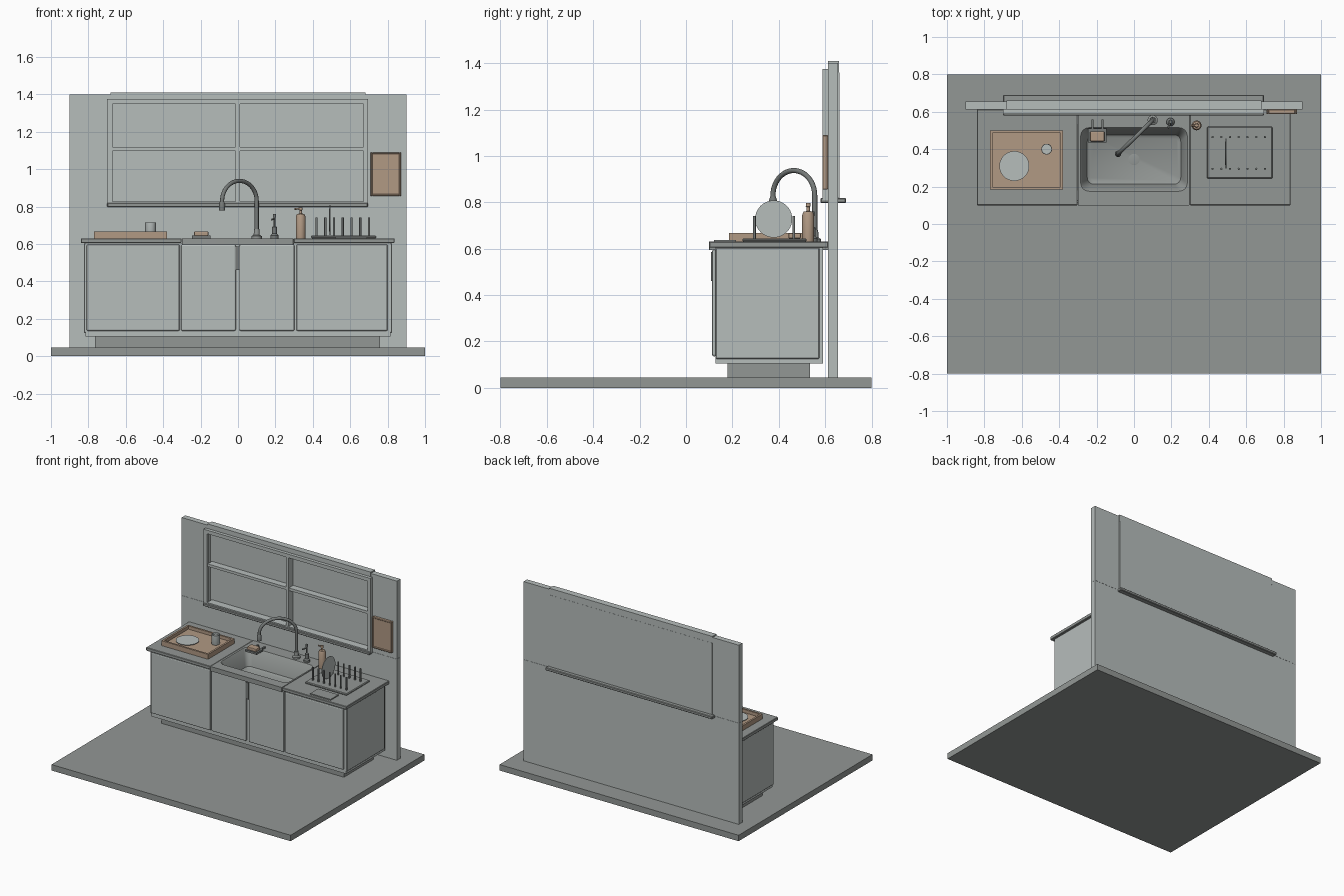
import bpy, bmesh, math
from mathutils import Vector

if "Cube" in bpy.data.objects:
    bpy.data.objects.remove(bpy.data.objects["Cube"])


def mat(name, rgb):
    m = bpy.data.materials.new(name)
    m.diffuse_color = (*rgb, 1)
    m.use_nodes = True
    m.node_tree.nodes["Principled BSDF"].inputs["Base Color"].default_value = m.diffuse_color
    return m


LIGHT = mat("pale_grey", (0.47, 0.51, 0.50))
GREY = mat("stone_grey", (0.29, 0.31, 0.30))
METAL = mat("dark_metal", (0.18, 0.195, 0.19))
WOOD = mat("tan_wood", (0.44, 0.32, 0.23))


def finish(name, bm, material, smooth=False):
    bmesh.ops.recalc_face_normals(bm, faces=bm.faces)
    me = bpy.data.meshes.new(name)
    bm.to_mesh(me)
    bm.free()
    me.materials.append(material)
    ob = bpy.data.objects.new(name, me)
    bpy.context.collection.objects.link(ob)
    if smooth:
        bpy.ops.object.select_all(action='DESELECT')
        ob.select_set(True)
        bpy.context.view_layer.objects.active = ob
        bpy.ops.object.shade_smooth_by_angle(angle=math.radians(35))
    return ob


def box(name, x, y, z, material, bevel=0, segments=1, open_top=False):
    """Box from (min, max) pairs."""
    bm = bmesh.new()
    bmesh.ops.create_cube(bm, size=1)
    for v in bm.verts:
        v.co = [a + (b - a) * (c + 0.5) for (a, b), c in zip((x, y, z), v.co)]
    if bevel:
        bmesh.ops.bevel(bm, geom=bm.edges[:], offset=bevel, segments=segments,
                        profile=0.5, affect='EDGES')
    if open_top:
        top = [f for f in bm.faces if f.calc_center_median().z > z[1] - 1e-4]
        bmesh.ops.delete(bm, geom=top, context='FACES')
    return finish(name, bm, material)


def lathe(name, center, profile, material, axis='Z', sides=32):
    """Closed solid of revolution from (radius, height) points."""
    bm = bmesh.new()
    rings = []
    for r, h in profile:
        ring = []
        for i in range(sides):
            a = 2 * math.pi * i / sides
            p = Vector((r * math.cos(a), r * math.sin(a), h))
            if axis == 'X':
                p = Vector((p.z, p.x, p.y))
            ring.append(bm.verts.new(p + Vector(center)))
        rings.append(ring)
    skin(bm, rings)
    bm.faces.new(rings[0])
    bm.faces.new(rings[-1])
    return finish(name, bm, material, True)


def skin(bm, rings):
    for a, b in zip(rings, rings[1:]):
        n = len(a)
        for i in range(n):
            bm.faces.new((a[i], a[(i + 1) % n], b[(i + 1) % n], b[i]))


def rounded_rect(bm, x, y, z, r, n=6):
    ring = []
    corners = [(x[1] - r, y[1] - r), (x[0] + r, y[1] - r),
               (x[0] + r, y[0] + r), (x[1] - r, y[0] + r)]
    for k, (cx, cy) in enumerate(corners):
        for i in range(n + 1):
            a = math.pi / 2 * (k + i / n)
            ring.append(bm.verts.new((cx + r * math.cos(a), cy + r * math.sin(a), z)))
    return ring


def tube(name, points, radius, material):
    cu = bpy.data.curves.new(name, 'CURVE')
    cu.dimensions = '3D'
    cu.bevel_depth = radius
    cu.bevel_resolution = 4
    cu.use_fill_caps = True
    sp = cu.splines.new('POLY')
    sp.points.add(len(points) - 1)
    for p, co in zip(sp.points, points):
        p.co = (*co, 1)
    cu.materials.append(material)
    ob = bpy.data.objects.new(name, cu)
    bpy.context.collection.objects.link(ob)
    return ob


# Floor and wall around the window opening
box("floor", (-1, 1), (-0.8, 0.8), (0, 0.045), GREY)
box("lower_wall", (-0.9, 0.9), (0.613, 0.655), (0.045, 0.81), LIGHT)
for side, x in (("left", (-0.9, -0.682)), ("right", (0.682, 0.9))):
    box(side + "_upper_wall", x, (0.613, 0.655), (0.811, 1.40), LIGHT)
box("window_header", (-0.682, 0.682), (0.612, 0.66), (1.36, 1.41), LIGHT)
box("window_pane", (-0.68, 0.68), (0.645, 0.661), (0.812, 1.36), LIGHT)

# Window frame with one mullion and one crossbar
FY = (0.588, 0.646)
for side, x in (("left", (-0.70, -0.67)), ("right", (0.67, 0.695))):
    box(side + "_window_stile", x, (0.588, 0.612), (0.81, 1.375), LIGHT)
box("window_top_rail", (-0.67, 0.67), FY, (1.348, 1.375), LIGHT)
box("window_bottom_rail", (-0.67, 0.67), FY, (0.81, 0.828), LIGHT)
box("window_crossbar", (-0.67, 0.67), (0.594, 0.646), (1.098, 1.118), LIGHT)
box("window_mullion", (-0.013, 0.01), (0.59, 0.646), (0.828, 1.348), LIGHT)
box("window_sill", (-0.70, 0.695), (0.58, 0.69), (0.797, 0.819), GREY, 0.004)

# Cabinet, plinth and side panels
box("plinth", (-0.765, 0.76), (0.18, 0.535), (0.045, 0.11), GREY)
box("cabinet_body", (-0.815, 0.815), (0.128, 0.59), (0.105, 0.605), LIGHT, open_top=True)
for s in (-1, 1):
    box("cabinet_side_panel", tuple(sorted((s * 0.81, s * 0.824))), (0.128, 0.575),
        (0.125, 0.604), LIGHT, 0.004)

# Doors
for x in ((-0.81, -0.312), (-0.305, -0.012), (0.007, 0.302), (0.312, 0.80)):
    box("cabinet_door", x, (0.113, 0.13), (0.135, 0.597), LIGHT, 0.008, 2)
box("center_pull", (-0.013, 0.011), (0.108, 0.13), (0.46, 0.585), METAL)

# Countertop wings
CY = (0.10, 0.613)
box("left_countertop", (-0.84, -0.302), CY, (0.605, 0.63), GREY, 0.003)
box("right_countertop", (0.298, 0.837), CY, (0.605, 0.63), GREY, 0.003)

# Centre countertop lofted down into the basin
bm = bmesh.new()
rings = [rounded_rect(bm, *a) for a in (
    ((-0.30, 0.296), CY, 0.595, 0.002),
    ((-0.30, 0.296), CY, 0.63, 0.002),
    ((-0.285, 0.285), (0.175, 0.515), 0.63, 0.045),
    ((-0.28, 0.28), (0.18, 0.51), 0.625, 0.042),
    ((-0.25, 0.25), (0.213, 0.477), 0.505, 0.035),
    ((-0.235, 0.235), (0.228, 0.462), 0.495, 0.025))]
skin(bm, rings)
bm.faces.new(rings[-1])
finish("sink_basin", bm, GREY, True)
lathe("drain", (0, 0.345, 0.495), [(0.03, 0), (0.03, 0.003), (0.024, 0.004)], GREY)

# Faucet: riser, arch and spray head
A, B = Vector((0.10, 0.555, 0.83)), Vector((-0.085, 0.375, 0.83))
arch = [(0.10, 0.555, 0.63)]
for i in range(25):
    t = math.pi * i / 24
    p = A.lerp(B, (1 - math.cos(t)) / 2)
    arch.append((p.x, p.y, p.z + 0.107 * math.sin(t)))
arch.append((B.x, B.y, 0.79))
tube("faucet_neck", arch, 0.011, METAL)
lathe("faucet_base", (0.10, 0.555, 0.63), [(0.027, 0), (0.027, 0.012), (0.016, 0.018),
                                           (0.015, 0.05)], GREY)
lathe("faucet_head", (B.x, B.y, 0.78), [(0.016, 0), (0.017, 0.03), (0.012, 0.045)], METAL)

# Small soap pump
lathe("soap_pump", (0.195, 0.545, 0.63),
      [(0.022, 0), (0.022, 0.015), (0.013, 0.025), (0.013, 0.06), (0.005, 0.065),
       (0.005, 0.11), (0.009, 0.112), (0.009, 0.13)], METAL)
tube("soap_pump_spout", [(0.195, 0.545, 0.735), (0.18, 0.51, 0.73)], 0.005, METAL)

# Soap bottle
lathe("soap_bottle", (0.335, 0.527, 0.63),
      [(0.025, 0), (0.026, 0.01), (0.026, 0.115), (0.02, 0.13), (0.007, 0.132),
       (0.007, 0.15), (0.011, 0.152), (0.009, 0.166)], WOOD)
tube("soap_bottle_spout", [(0.335, 0.527, 0.789), (0.302, 0.527, 0.787)], 0.005, WOOD)

# Sponge in its hooked holder
box("sponge_holder", (-0.245, -0.148), (0.435, 0.51), (0.63, 0.644), METAL)
box("sponge", (-0.235, -0.158), (0.442, 0.495), (0.644, 0.667), WOOD, 0.005, 2)
for x in (-0.222, -0.168):
    box("holder_hook", (x - 0.006, x + 0.006), (0.50, 0.56), (0.63, 0.642), METAL)

# Serving tray with raised rim, plate and cup
TX, TY = (-0.77, -0.38), (0.185, 0.50)
box("tray_base", TX, TY, (0.63, 0.643), WOOD)
for x in ((-0.77, -0.756), (-0.394, -0.38)):
    box("tray_side_rim", x, TY, (0.643, 0.667), WOOD)
for y in ((0.185, 0.199), (0.486, 0.50)):
    box("tray_long_rim", (-0.756, -0.394), y, (0.643, 0.667), WOOD)
lathe("plate", (-0.64, 0.31, 0.643), [(0.055, 0), (0.08, 0.012), (0.08, 0.016)], LIGHT)
lathe("cup", (-0.467, 0.40, 0.643), [(0.027, 0), (0.029, 0.005), (0.029, 0.072),
                                     (0.025, 0.072), (0.025, 0.06)], LIGHT)

# Drying rack with two rows of pegs and a standing plate
box("drying_rack", (0.39, 0.74), (0.243, 0.52), (0.63, 0.645), GREY, 0.005)
for i in range(7):
    for y in (0.295, 0.465):
        lathe("rack_peg", (0.42 + 0.0467 * i, y, 0.64), [(0.006, 0), (0.006, 0.102)],
              METAL, sides=12)
lathe("standing_plate", (0.487, 0.378, 0.728), [(0.055, 0), (0.08, 0.003), (0.08, 0.007)],
      LIGHT, 'X', 40)
box("soap_mat", (0.52, 0.69), (0.12, 0.215), (0.63, 0.638), GREY)

# Framed board hung on the wall
box("wall_board", (0.715, 0.865), (0.594, 0.612), (0.86, 1.085), WOOD)
for x in ((0.708, 0.718), (0.862, 0.872)):
    box("board_side_frame", x, (0.588, 0.612), (0.855, 1.09), WOOD, 0.003)
for z in ((0.855, 0.867), (1.08, 1.09)):
    box("board_rail_frame", (0.718, 0.862), (0.588, 0.612), z, WOOD, 0.003)
